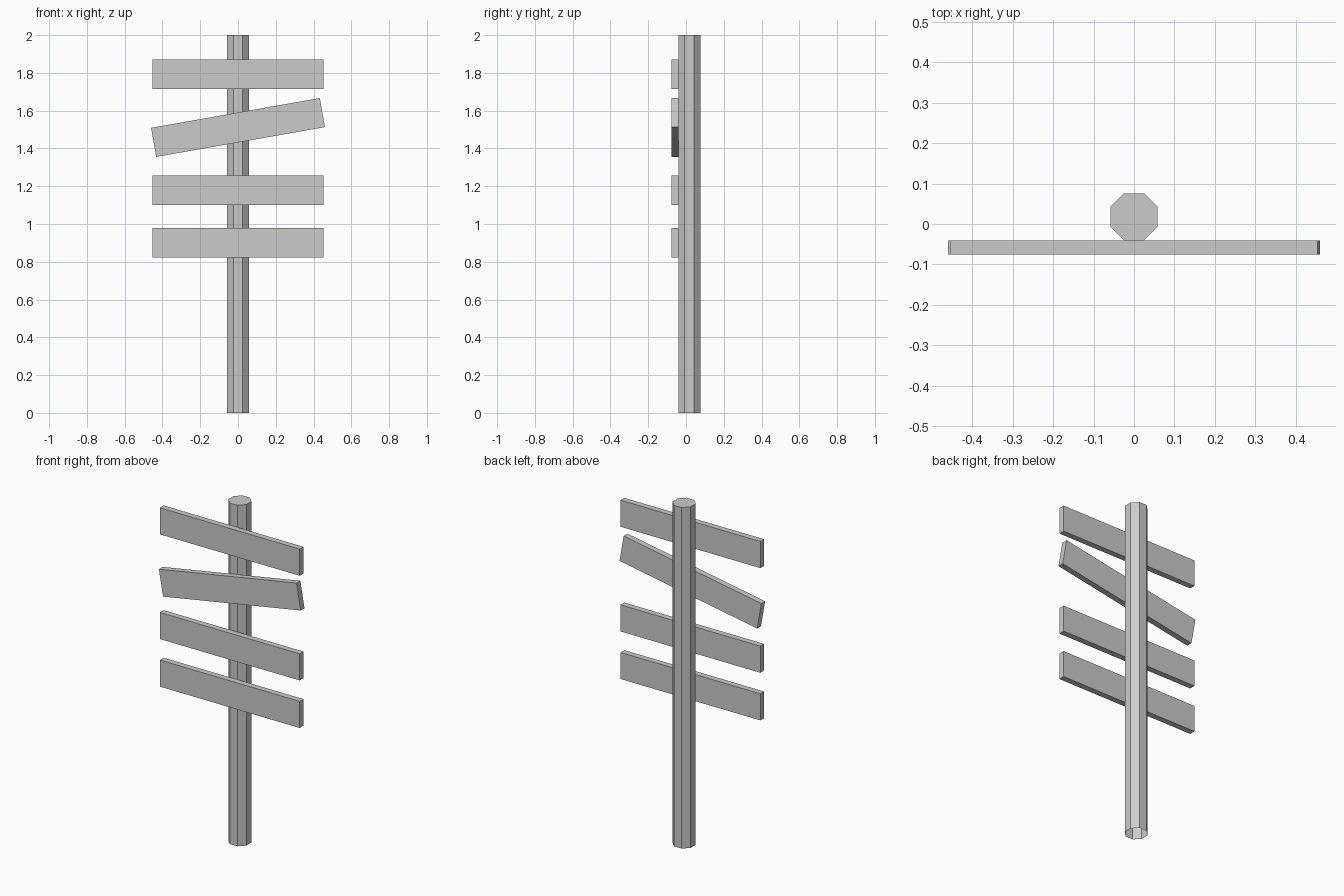
import bpy
import bmesh
from math import pi, cos, radians
from mathutils import Matrix

cube = bpy.data.objects.get("Cube")
if cube:
    bpy.data.objects.remove(cube, do_unlink=True)

grey = bpy.data.materials.new("plain_grey")
grey.use_nodes = True
COLOUR = (0.6, 0.6, 0.6, 1)
grey.diffuse_color = COLOUR
grey.node_tree.nodes["Principled BSDF"].inputs["Base Color"].default_value = COLOUR


def add_part(name, bm, location, tilt=0):
    mesh = bpy.data.meshes.new(name)
    bm.to_mesh(mesh)
    bm.free()
    mesh.materials.append(grey)
    obj = bpy.data.objects.new(name, mesh)
    obj.location = location
    obj.rotation_euler.y = -radians(tilt)
    bpy.context.collection.objects.link(obj)


# Octagonal post, flat side forward, open underneath
POST_WIDTH, HEIGHT = 0.117, 2.0
radius = POST_WIDTH / 2 / cos(pi / 8)
bm = bmesh.new()
bmesh.ops.create_cone(bm, cap_ends=True, segments=8, radius1=radius, radius2=radius,
                      depth=HEIGHT, matrix=Matrix.Rotation(pi / 8, 4, "Z"))
bm.normal_update()
bottom = [f for f in bm.faces if f.normal.z < -0.9]
bmesh.ops.delete(bm, geom=bottom, context="FACES_ONLY")
# make sure a flat side, not a corner, faces the front
if min(v.co.y for v in bm.verts) < -POST_WIDTH / 2 - 0.001:
    bmesh.ops.rotate(bm, verts=bm.verts, matrix=Matrix.Rotation(pi / 8, 3, "Z"))
add_part("post", bm, (0, 0.0175, HEIGHT / 2))

# Sign boards fixed to the front of the post: name, centre height, tilt
BOARDS = [("bottom_board", 0.90, 0), ("lower_board", 1.179, 0),
          ("tilted_board", 1.511, 10), ("top_board", 1.793, 0)]
for name, z, tilt in BOARDS:
    bm = bmesh.new()
    bmesh.ops.create_cube(bm, size=1)
    bmesh.ops.scale(bm, vec=(0.907, 0.035, 0.156), verts=bm.verts)
    add_part(name, bm, (0, -0.0585, z), tilt)
